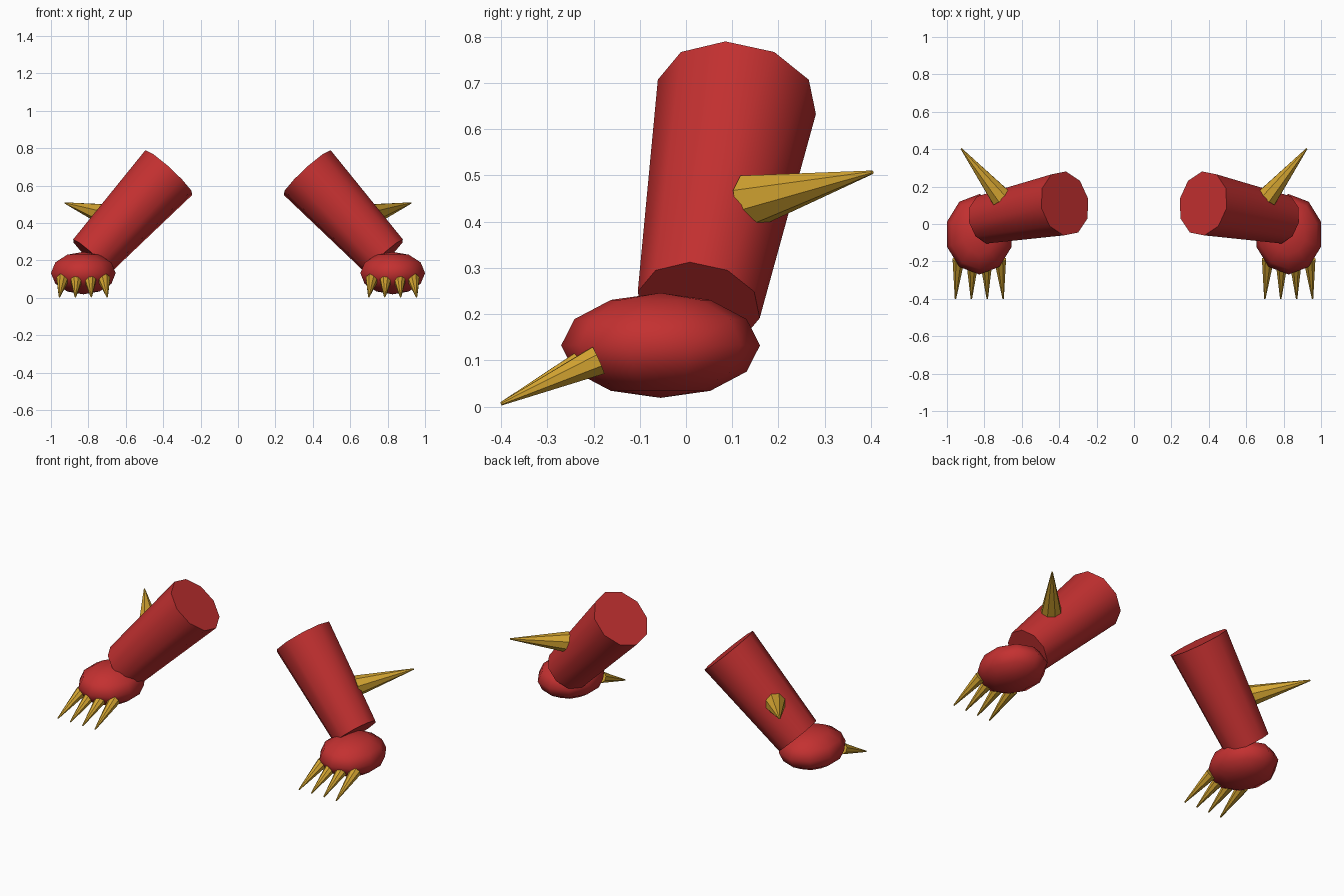
import bpy, bmesh, math
from mathutils import Vector, Matrix

if "Cube" in bpy.data.objects:
    bpy.data.objects.remove(bpy.data.objects["Cube"])


def material(name, rgb):
    m = bpy.data.materials.new(name)
    m.diffuse_color = (*rgb, 1)
    m.use_nodes = True
    m.node_tree.nodes["Principled BSDF"].inputs["Base Color"].default_value = m.diffuse_color
    return m


RED = material("red skin", (0.55, 0.03, 0.03))
GOLD = material("gold claw", (0.65, 0.37, 0.03))


def lathe(name, stations, sides, matrix, mat, phase=0.0, smooth_angle=None):
    """Rings of (radius, height) around local z, mirrored to the other side."""
    bm = bmesh.new()
    rings = []
    for r, h in stations:
        rings.append([bm.verts.new((r * math.cos(a), r * math.sin(a), h))
                      for a in (math.pi / 2 + 2 * math.pi * (i + phase) / sides
                                for i in range(sides))])
    for lo, hi in zip(rings, rings[1:]):
        for i in range(sides):
            j = (i + 1) % sides
            bm.faces.new((lo[i], lo[j], hi[j], hi[i]))
    # flat caps where the ends are open
    if stations[0][0] > 1e-4:
        bm.faces.new(rings[0][::-1])
    if stations[-1][0] > 1e-4:
        bm.faces.new(rings[-1])
    bmesh.ops.remove_doubles(bm, verts=bm.verts[:], dist=1e-5)
    bmesh.ops.transform(bm, matrix=matrix, verts=bm.verts[:])
    bmesh.ops.recalc_face_normals(bm, faces=bm.faces[:])
    me = bpy.data.meshes.new(name)
    bm.to_mesh(me)
    bm.free()
    me.materials.append(mat)
    ob = bpy.data.objects.new(name, me)
    bpy.context.collection.objects.link(ob)
    if smooth_angle:
        bpy.ops.object.select_all(action='DESELECT')
        ob.select_set(True)
        bpy.context.view_layer.objects.active = ob
        bpy.ops.object.shade_smooth_by_angle(angle=math.radians(smooth_angle))
    ob.modifiers.new("mirror", 'MIRROR').use_mirror_merge = False
    return ob


def taper(name, start, end, r0, r1, sides, mat, phase=0.0, smooth_angle=None):
    """Truncated cone from start to end."""
    a, b = Vector(start), Vector(end)
    d = b - a
    mtx = Matrix.Translation(a) @ d.to_track_quat('Z', 'Y').to_matrix().to_4x4()
    return lathe(name, [(r0, 0), (r1, d.length)], sides, mtx, mat, phase, smooth_angle)


# lower leg
taper("leg", (0.785, 0.0275, 0.22), (0.37, 0.11, 0.67), 0.135, 0.175, 10, RED,
      smooth_angle=40)

# foot: flattened ball
arc = [(math.cos(t), math.sin(t)) for t in
       (math.radians(-90 + 30 * k) for k in range(7))]
FX = 0.827
lathe("foot", arc, 10,
      Matrix.Translation((FX, -0.055, 0.1325)) @ Matrix.Diagonal((0.182, 0.215, 0.1135, 1)),
      RED, smooth_angle=89)

# four front claws, slightly fanned
for n, k in enumerate((-1.5, -0.5, 0.5, 1.5)):
    base_y = -0.19 if abs(k) > 1 else -0.208
    taper(f"claw_{n + 1}", (FX + 0.074 * k, base_y, 0.10), (FX + 0.085 * k, -0.40, 0.006),
          0.034, 0.004, 8, GOLD, phase=0.5)

# rear spur
taper("spur", (0.71, 0.14, 0.445), (0.924, 0.403, 0.507), 0.06, 0.004, 8, GOLD, phase=0.5)
